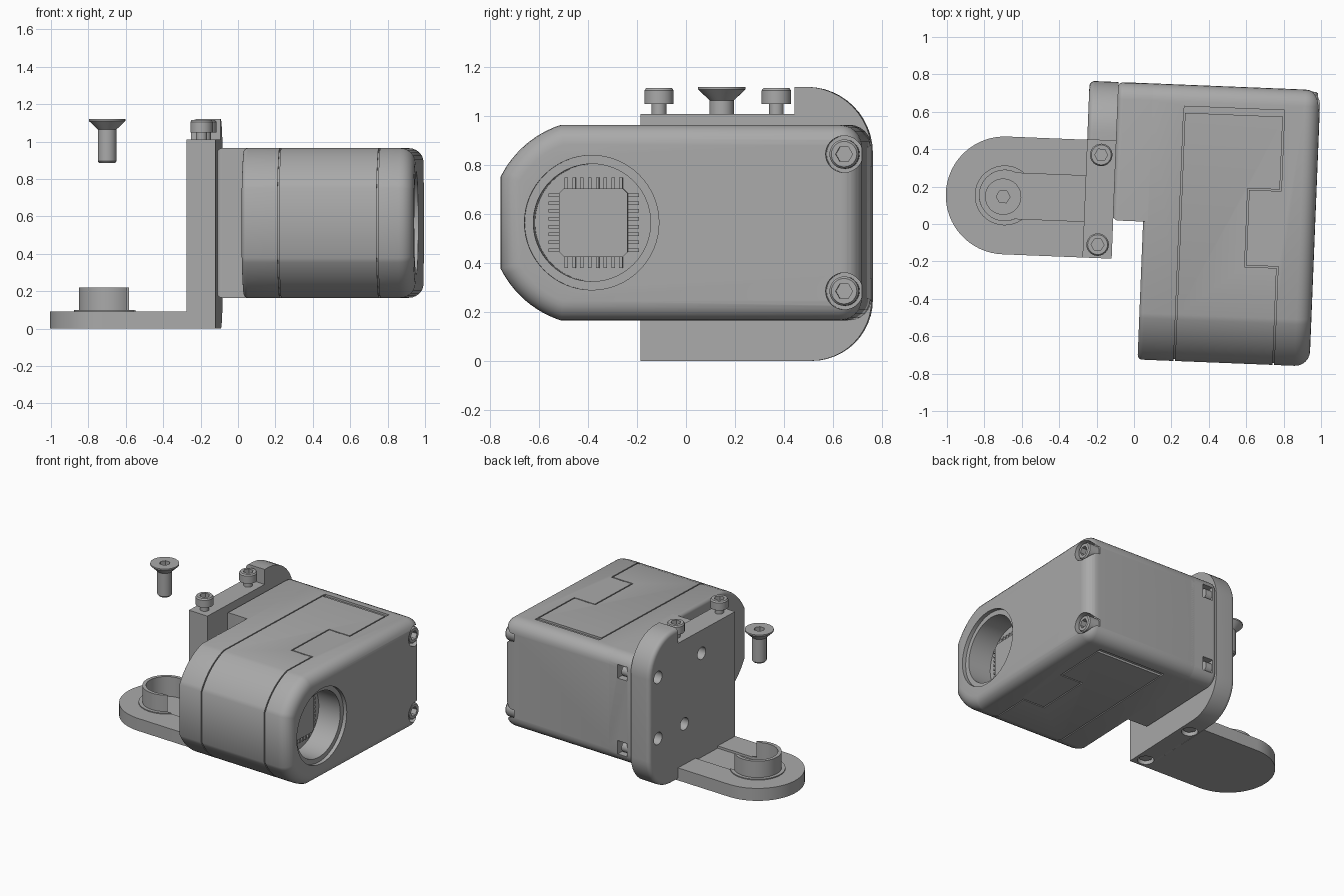
import bpy, bmesh
from math import sin, cos, asin, acos, pi, radians
from mathutils import Matrix

cube = bpy.data.objects.get("Cube")
if cube:
    bpy.data.objects.remove(cube, do_unlink=True)

grey = bpy.data.materials.new("machine_grey")
grey.use_nodes = True
grey.diffuse_color = (0.4, 0.4, 0.4, 1)
grey.node_tree.nodes["Principled BSDF"].inputs["Base Color"].default_value = (0.4, 0.4, 0.4, 1)
TURN = Matrix.Rotation(radians(-2.3), 4, 'Z')


def loft(name, axis, sections):
    """Solid through (height, outline) sections along the x or z axis."""
    bm = bmesh.new()
    rings = []
    for w, pts in sections:
        rings.append([bm.verts.new((w, a, b) if axis == 'x' else (a, b, w)) for a, b in pts])
    n = len(rings[0])
    for lo, hi in zip(rings, rings[1:]):
        for i in range(n):
            j = (i + 1) % n
            bm.faces.new((lo[i], lo[j], hi[j], hi[i]))
    bm.faces.new(rings[0][::-1])
    bm.faces.new(rings[-1])
    bmesh.ops.recalc_face_normals(bm, faces=bm.faces)
    bm.transform(TURN)
    mesh = bpy.data.meshes.new(name)
    bm.to_mesh(mesh)
    bm.free()
    mesh.materials.append(grey)
    ob = bpy.data.objects.new(name, mesh)
    bpy.context.collection.objects.link(ob)
    return ob


def prism(name, axis, lo, hi, pts):
    return loft(name, axis, [(lo, pts), (hi, pts)])


def box(name, x, y, z):
    return prism(name, 'x', x[0], x[1], [(y[0], z[0]), (y[1], z[0]), (y[1], z[1]), (y[0], z[1])])


def arc(c, r, a0, a1, n=12):
    return [(c[0] + r * cos(a0 + (a1 - a0) * i / n), c[1] + r * sin(a0 + (a1 - a0) * i / n))
            for i in range(n + 1)]


def circle(c, r, n=36):
    return arc(c, r, 0, 2 * pi, n)[:-1]


def hexagon(c, r, n=36):
    out = []
    for i in range(n):
        t = 2 * pi * i / n
        k = r / cos(t % (pi / 3) - pi / 6)
        out.append((c[0] + k * cos(t), c[1] + k * sin(t)))
    return out


def cut(ob, cutters):
    bpy.context.view_layer.objects.active = ob
    for c in cutters:
        mod = ob.modifiers.new("cut", 'BOOLEAN')
        mod.operation, mod.solver, mod.object = 'DIFFERENCE', 'EXACT', c
        bpy.ops.object.modifier_apply(modifier=mod.name)
        bpy.data.objects.remove(c, do_unlink=True)


def bolt(name, axis, c, profile, socket, depth):
    """Turned screw from (height, radius) steps with a hexagon socket on top."""
    top = profile[-1][0]
    steps = [(w, circle(c, r)) for w, r in profile]
    steps += [(top, hexagon(c, socket)), (top - depth, hexagon(c, socket))]
    return loft(name, axis, steps)


# Housing: rectangle with a clipped round nose and rounded rear corners
HOLE = (-0.347, 0.565)


def housing_outline(i):
    z0, z1, v0, v1, r, k = 0.165 + i, 0.965 - i, -0.723 + i, 0.755 - i, 0.42 - i, 0.09 - i
    a, b = asin((0.4 - i) / r), acos((HOLE[0] - v0) / r)
    return (arc((v1 - k, z0 + k), k, -pi / 2, 0, 6) + arc((v1 - k, z1 - k), k, 0, pi / 2, 6)
            + arc(HOLE, r, pi - a, pi - b) + arc(HOLE, r, pi + b, pi + a))


def rounded(u, edge, r, sign, n=6):
    """Sections that round off an end face over radius r."""
    return [(u - sign * r * (1 - sin(t)), edge(r * (1 - cos(t))))
            for t in [pi / 2 * i / n for i in range(n + 1)]]


left_end = rounded(0.048, housing_outline, 0.025, -1)[::-1]
right_end = rounded(0.968, housing_outline, 0.08, 1)
housing = loft("housing", 'x', left_end + right_end)

# Seam grooves wrapping the nose, lid outlines above and below
nose = [p for p in housing_outline(0) if p[0] < 0.3]
path = [(0.63, 0.965)] + nose + [(0.63, 0.165)]


def swell(p, d):
    f = 1 + d / 0.4
    x = p[0] if p[0] > 0 else HOLE[0] + (p[0] - HOLE[0]) * f
    return (x, HOLE[1] + (p[1] - HOLE[1]) * f)


cutters = []
for u, pts in ((0.245, path), (0.775, [(-0.2, 0.965)] + nose + [(-0.2, 0.165)])):
    band = [swell(p, 0.03) for p in pts] + [swell(p, -0.01) for p in pts[::-1]]
    cutters.append(prism("seam_cutter", 'x', u - 0.004, u + 0.004, band))
for z in ((0.95, 1.0), (0.13, 0.18)):
    cutters += [box("lid_cutter", (0.245, 0.78), (0.605, 0.64), z),
                box("lid_cutter", (0.6, 0.608), (-0.2, 0.215), z),
                box("lid_cutter", (0.6, 0.78), (-0.205, -0.197), z),
                box("lid_cutter", (0.6, 0.78), (0.207, 0.215), z),
                box("lid_cutter", (0.772, 0.78), (0.21, 0.62), z)]

# Stepped round window and corner screw pockets
FLOOR = 0.76
cutters += [prism("rim_cutter", 'x', 0.94, 1.1, circle(HOLE, 0.275, 64)),
            prism("bore_cutter", 'x', FLOOR, 1.1, circle(HOLE, 0.24, 64))]
SCREW_Z = (0.285, 0.845)
for z in SCREW_Z:
    cutters.append(prism("pocket_cutter", 'x', 0.87, 1.1, circle((0.685, z), 0.075)))
cut(housing, cutters)
for z in SCREW_Z:
    bolt("housing_screw", 'x', (0.685, z), [(0.86, 0.06), (0.945, 0.06), (0.955, 0.052)], 0.03, 0.04)

# Chip with four rows of pins on the window floor
h, k = 0.14, 0.02
cy, cz = HOLE
chip = [(h, h - k), (h - k, h), (k - h, h), (-h, h - k), (-h, k - h), (k - h, -h), (h - k, -h), (h, k - h)]
prism("chip", 'x', FLOOR - 0.01, FLOOR + 0.035, [(cy + a, cz + b) for a, b in chip])
for i in range(8):
    t = (i - 3.5) * 0.032
    for s in (-1, 1):
        p = sorted((s * 0.13, s * 0.185))
        box("chip_pin", (FLOOR - 0.005, FLOOR + 0.015), (cy + t - 0.007, cy + t + 0.007), (cz + p[0], cz + p[1]))
        box("chip_pin", (FLOOR - 0.005, FLOOR + 0.015), (cy + p[0], cy + p[1]), (cz + t - 0.007, cz + t + 0.007))


# Rear extension of the housing, reaching the bracket
def extension_outline(i):
    r = 0.09 - i
    return ([(0.015 + i, 0.965 - i), (0.015 + i, 0.165 + i)]
            + arc((0.665, 0.255), r, -pi / 2, 0, 6) + arc((0.665, 0.875), r, 0, pi / 2, 6))


extension = loft("housing_extension", 'x',
                 rounded(-0.115, extension_outline, 0.03, -1)[::-1] + [(0.1, extension_outline(0))])
cut(extension, [box("notch_cutter", (-0.08, 0.0), (0.69, 0.9), (z - 0.05, z + 0.05)) for z in SCREW_Z])
for z in SCREW_Z:
    prism("notch_screw", 'x', -0.09, -0.03, circle((0.71, z), 0.04))


# Upright bracket plate with a raised rear lug
def plate_outline(i):
    return ([(-0.19, 0)] + arc((0.505, 0.25), 0.25 - i, -pi / 2, 0)
            + arc((0.485, 0.85), 0.27 - i, 0, pi / 2) + [(0.44, 1.12 - i), (0.44, 1.01), (-0.19, 1.01)])


plate = loft("bracket_plate", 'x', rounded(-0.268, plate_outline, 0.03, -1)[::-1] + [(-0.112, plate_outline(0))])
holes = [(0.18, 0.84), (0.66, 0.84), (0.37, 0.39), (0.66, 0.39)]
cutters = [prism("hole_cutter", 'x', -0.4, -0.14, circle(p, 0.045)) for p in holes]
BOLTS = [(-0.19, 0.362), (-0.19, -0.118)]
cutters += [prism("bore_cutter", 'z', -0.1, 0.05, circle(p, 0.055)) for p in BOLTS]
cut(plate, cutters)
for p in BOLTS:
    bolt("plate_bolt", 'z', p, [(0.95, 0.03), (1.05, 0.03), (1.05, 0.06), (1.105, 0.06), (1.115, 0.053)], 0.03, 0.04)
    prism("bolt_end", 'z', 0.02, 0.06, hexagon(p, 0.04))

# Flat arm with a rounded end and a shallow track
A = (-0.697, 0.125)
arm = prism("arm", 'z', 0, 0.092, arc(A, 0.315, pi / 2, 3 * pi / 2, 32) + [(-0.25, -0.19), (-0.25, 0.44)])
pad = prism("arm_pad", 'z', 0.05, 0.099, circle(A, 0.185, 48))
for part in (arm, pad):
    cut(part, [box("track_cutter", (A[0], -0.268), (A[1] - 0.122, A[1] + 0.122), (0.075, 0.3)),
               prism("socket_cutter", 'z', 0.075, 0.3, circle(A, 0.135, 48))])

# Open collar: a ring with its bracket side cut away
gap = asin(0.122 / 0.16)
collar = (arc(A, 0.16, gap, 2 * pi - gap, 40)
          + arc(A, 0.135, 2 * pi - asin(0.122 / 0.135), asin(0.122 / 0.135), 40))
prism("collar", 'z', 0.06, 0.22, collar)

# Loose countersunk screw above the collar
bolt("countersunk_screw", 'z', (-0.705, 0.118),
     [(0.885, 0.042), (0.895, 0.05), (1.065, 0.05), (1.11, 0.097), (1.12, 0.097)], 0.032, 0.04)

for ob in bpy.context.view_layer.objects:
    ob.select_set(ob.type == 'MESH')
bpy.context.view_layer.objects.active = housing
bpy.ops.object.shade_smooth_by_angle(angle=radians(30))
